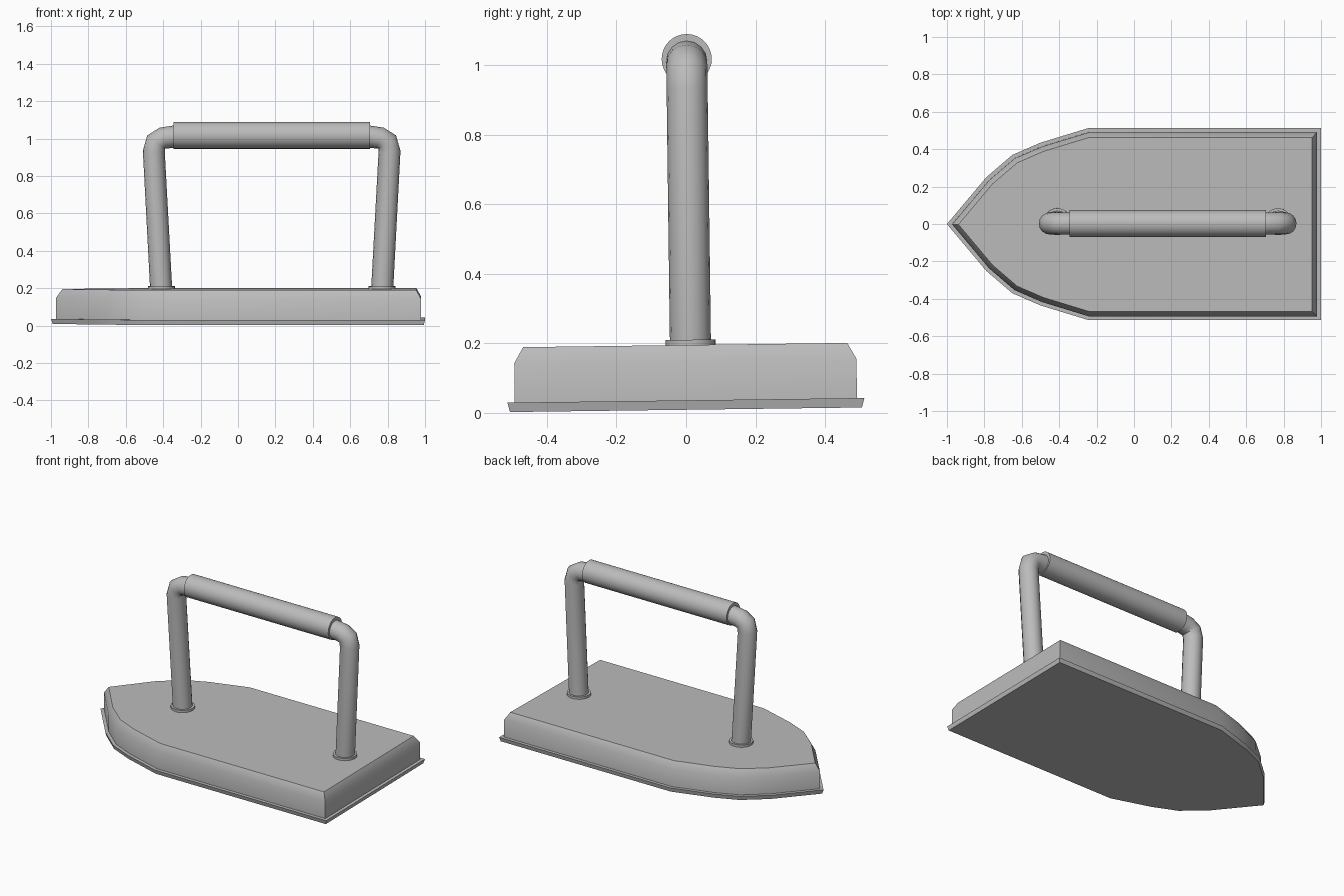
import bpy
import bmesh
from math import radians
from mathutils import Matrix, Vector

cube = bpy.data.objects.get("Cube")
if cube:
    bpy.data.objects.remove(cube)

TILT = Matrix.Translation((0, 0, 0.009)) @ Matrix.Rotation(0.013, 4, 'X')
HANDLE_Y = 0.015
MIDDLE_X = 0.18

iron = bpy.data.materials.new("grey_iron")
iron.use_nodes = True
GREY = (0.5, 0.5, 0.5, 1)
iron.diffuse_color = GREY
iron.node_tree.nodes["Principled BSDF"].inputs["Base Color"].default_value = GREY


def finish(obj, angle=35):
    """Tilt the part, colour it and smooth its rounded faces."""
    obj.data.materials.clear()
    obj.data.materials.append(iron)
    obj.matrix_world = TILT @ obj.matrix_world
    bpy.ops.object.select_all(action='DESELECT')
    obj.select_set(True)
    bpy.context.view_layer.objects.active = obj
    bpy.ops.object.shade_smooth_by_angle(angle=radians(angle))


# Pointed sole outline, mirrored across the long axis (counter-clockwise)
half = [(-0.245, 0.513), (-0.5, 0.435), (-0.65, 0.37), (-0.79, 0.25)]
upper = [Vector(p) for p in [(1, 0.513)] + half]
outline = upper + [Vector((-1, 0))] + [Vector((p.x, -p.y)) for p in reversed(upper)]


def inset(points, d):
    """Move every edge of the outline inward by d."""
    result = []
    for i, p in enumerate(points):
        a = (p - points[i - 1]).normalized()
        b = (points[(i + 1) % len(points)] - p).normalized()
        na, nb = Vector((-a.y, a.x)), Vector((-b.y, b.x))
        result.append(p + (na + nb) * d / (1 + na.dot(nb)))
    return result


def loft(name, layers):
    """Stack inset copies of the outline, given as (inset, height)."""
    bm = bmesh.new()
    rings = [[bm.verts.new((p.x, p.y, z)) for p in inset(outline, d)] for d, z in layers]
    for low, high in zip(rings, rings[1:]):
        for i in range(len(low)):
            j = (i + 1) % len(low)
            bm.faces.new((low[i], low[j], high[j], high[i]))
    bm.faces.new(list(reversed(rings[0])))
    bm.faces.new(rings[-1])
    mesh = bpy.data.meshes.new(name)
    bm.to_mesh(mesh)
    bm.free()
    obj = bpy.data.objects.new(name, mesh)
    bpy.context.collection.objects.link(obj)
    finish(obj)


loft("sole_plate", [(0.007, 0), (0, 0.027)])
loft("iron_body", [(0.021, 0.02), (0.021, 0.14), (0.047, 0.186)])

# Bent handle rod, swept along a mirrored path
side = [(-0.41, 0.17), (-0.45, 0.92), (-0.438, 0.972), (-0.4, 0.993), (-0.33, 1.003)]
path = side + [(2 * MIDDLE_X - x, z) for x, z in reversed(side)]
curve = bpy.data.curves.new("handle_rod", 'CURVE')
curve.dimensions = '3D'
curve.bevel_depth = 0.059
curve.bevel_resolution = 6
curve.use_fill_caps = True
spline = curve.splines.new('POLY')
spline.points.add(len(path) - 1)
for point, (x, z) in zip(spline.points, path):
    point.co = (x, HANDLE_Y, z, 1)
rod = bpy.data.objects.new("handle_rod", curve)
bpy.context.collection.objects.link(rod)
bpy.ops.object.select_all(action='DESELECT')
rod.select_set(True)
bpy.context.view_layer.objects.active = rod
bpy.ops.object.convert(target='MESH')
finish(bpy.context.object, 50)


def cylinder(name, radius, depth, location, rotation=(0, 0, 0)):
    bpy.ops.mesh.primitive_cylinder_add(vertices=32, radius=radius, depth=depth,
                                        location=location, rotation=rotation)
    obj = bpy.context.object
    obj.name = name
    bpy.context.view_layer.update()
    finish(obj)


# Grip sleeve and the collars at the foot of each post
cylinder("grip", 0.072, 1.05, (MIDDLE_X, HANDLE_Y, 1.008), (0, radians(90), 0))
for name, x in (("front_collar", -0.41), ("rear_collar", 0.77)):
    cylinder(name, 0.072, 0.02, (x, HANDLE_Y, 0.191))
